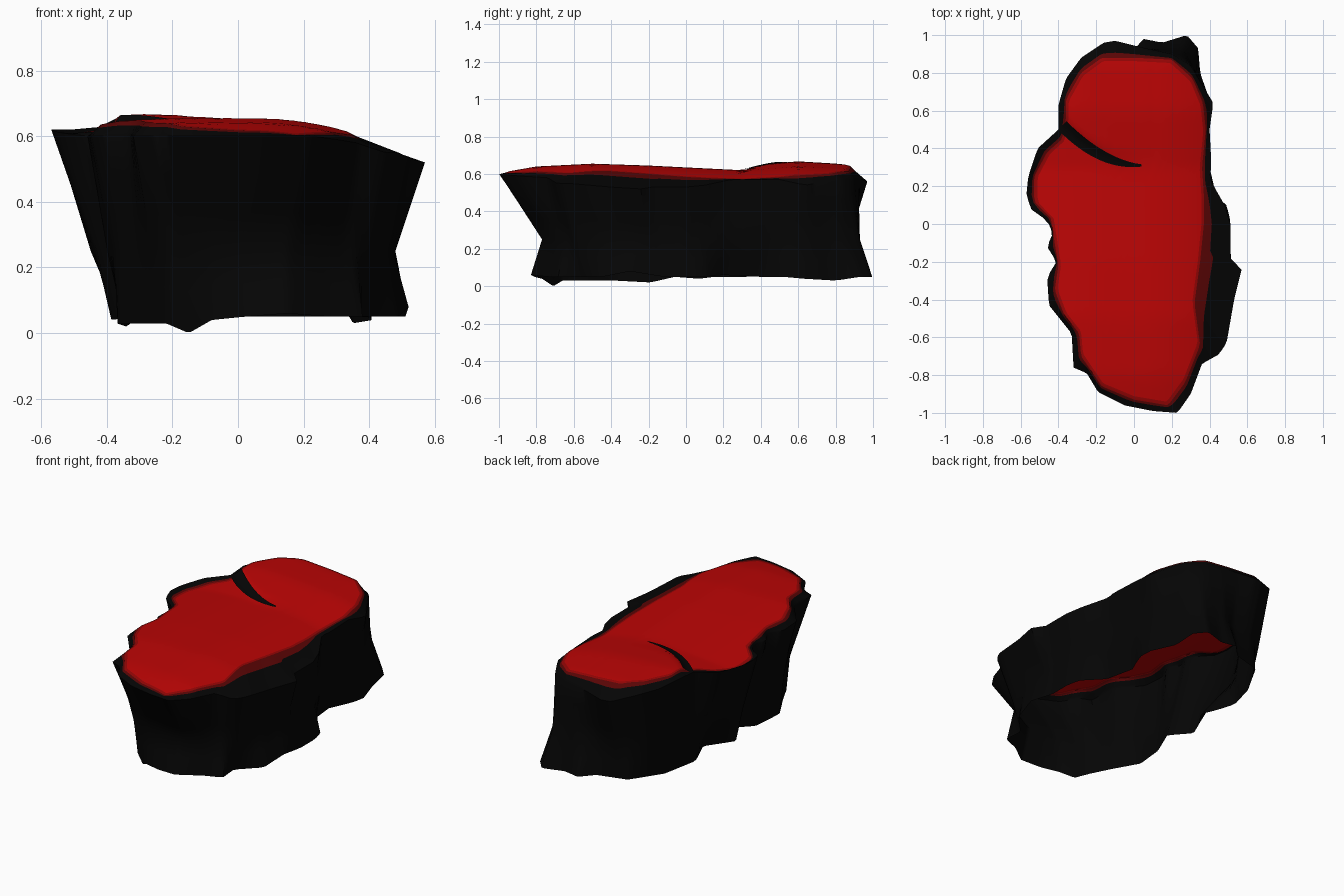
import bpy, bmesh, math

if "Cube" in bpy.data.objects:
    bpy.data.objects.remove(bpy.data.objects["Cube"])

N = 180  # points around every ring

# outlines, counter-clockwise: red area, rim, waist and foot
RED = [(.37,0),(.37,.15),(.36,.3),(.38,.5),(.365,.64),(.31,.77),(.2,.87),(0,.88),(-.17,.88),(-.28,.8),
       (-.36,.66),(-.36,.56),(-.38,.45),(-.46,.38),(-.53,.25),(-.53,.12),(-.44,.03),(-.42,-.1),
       (-.40,-.22),(-.42,-.35),(-.37,-.48),(-.29,-.58),(-.28,-.7),(-.17,-.86),(0,-.93),(.18,-.96),
       (.27,-.84),(.35,-.64),(.32,-.42),(.35,-.2)]
RIM = [(.51,0,.53),(.48,.1,.54),(.40,.24,.57),(.41,.31,.57),(.40,.5,.57),(.42,.64,.54),(.36,.74,.56),
       (.3,.84,.57),(.2,.9,.57),(.02,.94,.57),(-.1,.97,.56),(-.16,.96,.56),(-.28,.88,.6),(-.36,.77,.62),
       (-.4,.63,.64),(-.4,.5,.63),(-.51,.4,.62),(-.56,.25,.62),(-.57,.15,.62),(-.54,.07,.61),
       (-.46,.02,.6),(-.43,-.05,.6),(-.46,-.12,.6),(-.41,-.2,.6),(-.46,-.28,.6),(-.45,-.43,.6),
       (-.33,-.58,.6),(-.32,-.76,.6),(-.25,-.79,.6),(-.19,-.89,.6),(-.05,-.96,.6),(.1,-.99,.6),
       (.23,-1,.6),(.3,-.9,.59),(.36,-.74,.58),(.45,-.69,.55),(.49,-.63,.55),(.53,-.4,.53),
       (.57,-.24,.52),(.51,-.2,.53)]
WAIST = [(.47,0),(.40,.3),(.38,.5),(.38,.65),(.32,.83),(.26,.93),(.1,.93),(0,.88),(-.15,.87),(-.28,.78),
         (-.35,.62),(-.37,.48),(-.42,.38),(-.45,.2),(-.43,.06),(-.36,-.05),(-.4,-.25),(-.37,-.42),
         (-.29,-.58),(-.22,-.7),(-.05,-.76),(.15,-.77),(.28,-.7),(.41,-.6),(.46,-.4),(.48,-.2)]
FOOT = [(.51,.02,.05),(.49,.1,.05),(.37,.2,.06),(.34,.4,.05),(.40,.52,.05),(.41,.63,.04),(.35,.8,.03),
        (.34,.93,.05),(.28,1,.05),(.15,.96,.05),(.05,.98,.05),(-.02,.9,.05),(-.2,.85,.05),(-.31,.65,.04),
        (-.38,.45,.06),(-.33,.34,.05),(-.29,.25,.05),(-.36,.15,.05),(-.39,.07,.04),(-.30,-.06,.05),
        (-.34,-.19,.02),(-.37,-.38,.03),(-.28,-.54,.03),(-.22,-.66,.03),(-.15,-.71,0),(-.08,-.77,.04),
        (.02,-.81,.05),(.15,-.83,.06),(.28,-.73,.05),(.38,-.69,.05),(.37,-.57,.05),(.49,-.45,.05),
        (.52,-.3,.08),(.51,-.12,.05)]
SIDE = [(-1, .605), (-.8, .64), (-.5, .655), (-.2, .645), (0, .635), (.3, .62), (.6, .645), (.85, .63), (1, .6)]


def clamp(v):
    return max(0.0, min(1.0, v))


def lerp(a, b, t):
    return tuple(p + (q - p) * t for p, q in zip(a, b))


def cleft_y(x):
    return .31 + 1.2 * (.04 - x) ** 2


def height(x, y):
    """Gently domed top with a raised lobe behind the cleft."""
    z = SIDE[-1][1]
    for (y0, z0), (y1, z1) in zip(SIDE, SIDE[1:]):
        if y0 <= y <= y1:
            z = z0 + (z1 - z0) * (y - y0) / (y1 - y0)
            break
    z -= .5 * max(0, x - .05) ** 2 + .2 * max(0, -x - .15) ** 2
    return z + .027 * clamp((y - cleft_y(x)) / .04) * clamp((.1 - x) / .4)


def resample(outline):
    """Even angular resampling of an outline in a squashed frame."""
    pts = sorted((math.atan2(p[1] / 2, p[0]) % math.tau, p) for p in outline)
    pts = [(pts[-1][0] - math.tau, pts[-1][1])] + pts + [(pts[0][0] + math.tau, pts[0][1])]
    ring = []
    for i in range(N):
        a = math.tau * i / N
        for (a0, p0), (a1, p1) in zip(pts, pts[1:]):
            if a0 <= a < a1:
                ring.append(lerp(p0, p1, (a - a0) / (a1 - a0)))
                break
    return ring


def blend(r0, r1, t):
    return [lerp(a, b, t) for a, b in zip(r0, r1)]


def material(name, t):
    m = bpy.data.materials.new(name)
    m.diffuse_color = (*lerp((.0015, .0015, .0015), (.5, .0015, .0015), t), 1)
    m.use_nodes = True
    m.node_tree.nodes["Principled BSDF"].inputs["Base Color"].default_value = m.diffuse_color
    return m


def finish(name, bm, mats, angle):
    me = bpy.data.meshes.new(name)
    bm.to_mesh(me)
    bm.free()
    ob = bpy.data.objects.new(name, me)
    bpy.context.collection.objects.link(ob)
    for m in mats:
        me.materials.append(m)
    bpy.ops.object.select_all(action='DESELECT')
    ob.select_set(True)
    bpy.context.view_layer.objects.active = ob
    bpy.ops.object.shade_smooth_by_angle(angle=math.radians(angle))
    return ob


black = material("black_rock", 0)
fades = [material("red_top", 1), material("fade_high", .6), material("fade_low", .2), black]

# red top and fading rim
red = resample(RED)
rim = resample(RIM)
inner = [(x * .965, y * .98, height(x * .965, y * .98)) for x, y in red]
edge = [(x, y, height(x, y)) for x, y in red]
rings = [([(x * k / 16, y * k / 16, height(x * k / 16, y * k / 16)) for x, y, _ in inner], 0)
         for k in range(1, 17)]
rings += [(edge, 1), (blend(edge, rim, .3), 2), (blend(edge, rim, .75), 3), (rim, 3)]

# side walls, open underneath
waist = [(x, y, .25) for x, y in resample(WAIST)]
foot = resample(FOOT)
rings += [(blend(rim, waist, t), 3) for t in (.33, .67, 1)]
rings += [(blend(waist, foot, t), 3) for t in (.5, 1)]

bm = bmesh.new()
prev = None
for ring, mat in rings:
    vs = [bm.verts.new(p) for p in ring]
    if prev is None:
        hub = bm.verts.new((0, 0, height(0, 0)))
        for i in range(N):
            bm.faces.new((hub, vs[i], vs[(i + 1) % N]))
    else:
        for i in range(N):
            j = (i + 1) % N
            bm.faces.new((prev[i], vs[i], vs[j], prev[j])).material_index = mat
    prev = vs
finish("rock", bm, fades, 50)

# dark curved cleft across the top
bm = bmesh.new()
prev = None
STEPS = 28
for i in range(STEPS + 1):
    t = i / STEPS
    x = -.38 + .42 * t
    slope = -2.4 * (.04 - x)
    n = math.hypot(1, slope)
    w = .026 * (1 - t) + .006 + .008 * math.sin(math.pi * t)
    row = []
    for s in (-1, -.33, .33, 1):
        px, py = x - slope / n * w * s, cleft_y(x) + w * s / n
        row.append(bm.verts.new((px, py, height(px, py) + .006)))
    if prev:
        for k in range(3):
            bm.faces.new((prev[k], row[k], row[k + 1], prev[k + 1]))
    prev = row
finish("cleft", bm, [black], 60)
